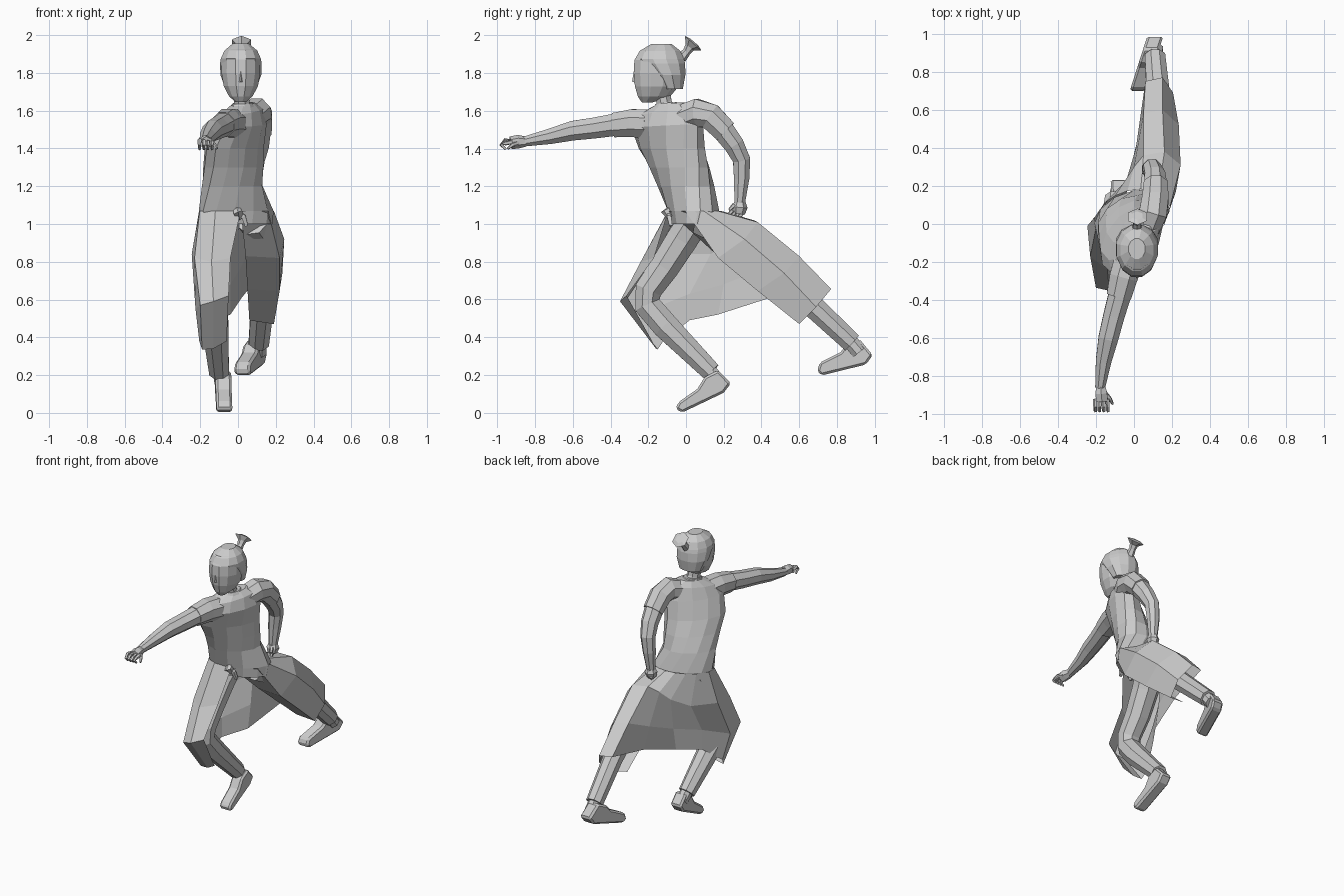
import bpy, bmesh
from math import sin, cos, radians, tau
from mathutils import Vector as V


def loft(name, rings, closed=True, caps=True):
    """Skin a list of equal-length point rows."""
    bm = bmesh.new()
    rows = [[bm.verts.new(p) for p in r] for r in rings]
    n = len(rows[0])
    for a, b in zip(rows, rows[1:]):
        for i in range(n if closed else n - 1):
            j = (i + 1) % n
            bm.faces.new((a[i], a[j], b[j], b[i]))
    if caps:
        bm.faces.new(rows[0][::-1])
        bm.faces.new(rows[-1])
    bmesh.ops.recalc_face_normals(bm, faces=bm.faces)
    me = bpy.data.meshes.new(name)
    bm.to_mesh(me)
    bm.free()
    ob = bpy.data.objects.new(name, me)
    bpy.context.collection.objects.link(ob)
    return ob


def ellipse(cx, cy, z, ru, rv, turn=0, tilt=0, n=12):
    """Horizontal ring, turned about z and tilted along its long axis."""
    c, s = cos(radians(turn)), sin(radians(turn))
    out = []
    for i in range(n):
        u, v = ru * cos(tau * (i + .5) / n), rv * sin(tau * (i + .5) / n)
        out.append((cx + u * c - v * s, cy + u * s + v * c, z + tilt * u))
    return out


def tube(name, path, n=8):
    """Tapered limb through (x, y, z, radius) points."""
    pts = [V(p[:3]) for p in path]
    rings = []
    for i, p in enumerate(pts):
        t = (pts[min(i + 1, len(pts) - 1)] - pts[max(i - 1, 0)]).normalized()
        a = V((1, 0, 0))
        a = (a - t * a.dot(t)).normalized()
        b = t.cross(a)
        r = path[i][3]
        rings.append([p + (a * cos(tau * (k + .5) / n) + b * sin(tau * (k + .5) / n)) * r
                      for k in range(n)])
    return loft(name, rings)


def foot(name, profile, center, half):
    """Side profile (y, z) widened in x; center(y) gives the middle line."""
    ob = loft(name, [[(center(y) + s * half, y, z) for y, z in profile] for s in (-1, 1)])
    m = ob.modifiers.new("Bevel", "BEVEL")
    m.width, m.segments = .012, 1
    return ob


# Torso: twisted tunic
loft("tunic", [ellipse(*r) for r in (
    (0, .04, 1.0, .19, .11, 15), (-.01, .04, 1.07, .205, .13, 20),
    (-.03, .0, 1.2, .178, .135, 35), (-.025, -.035, 1.3, .188, .13, 45),
    (-.02, -.075, 1.4, .205, .12, 52), (.01, -.1, 1.52, .21, .11, 60, .05),
    (.02, -.1, 1.595, .18, .085, 62, .12), (.025, -.09, 1.635, .09, .055, 62, .12))])
loft("collar", [ellipse(*r) for r in (
    (.025, -.1, 1.60, .1, .07, 62, .1), (.022, -.105, 1.64, .06, .052, 62, .1))])

# Neck, head, nose
tube("neck", [(.03, -.08, 1.57, .05), (.02, -.115, 1.64, .044), (.015, -.13, 1.72, .046)])
loft("head", [ellipse(.015, *r) for r in (
    (-.205, 1.645, .028, .03), (-.17, 1.675, .064, .088), (-.155, 1.73, .094, .12),
    (-.15, 1.80, .106, .132), (-.148, 1.87, .104, .13), (-.14, 1.925, .078, .1),
    (-.135, 1.945, .03, .04))])
loft("nose", [[(.004, -.27, 1.75), (.026, -.27, 1.75), (.015, -.286, 1.755)],
              [(.009, -.272, 1.81), (.021, -.272, 1.81), (.015, -.277, 1.81)]])
# Hair cap: lower rings sit back so the face shows through
loft("hair", [ellipse(.015, *r) for r in (
    (-.075, 1.715, .085, .06), (-.1, 1.79, .112, .1), (-.13, 1.85, .114, .13),
    (-.14, 1.875, .110, .134), (-.138, 1.918, .09, .112), (-.13, 1.955, .045, .055))])
tube("hair_tie", [(.015, -.025, 1.88, .028), (.017, .005, 1.915, .022), (.018, .02, 1.938, .028),
                  (.018, .038, 1.958, .058), (.018, .044, 1.965, .03)], 6)

# Arms: sleeves, bare arms
tube("right_sleeve", [(-.03, -.2, 1.53, .082), (-.055, -.28, 1.535, .08),
                      (-.08, -.38, 1.525, .07)])
tube("right_arm", [(-.06, -.32, 1.535, .066), (-.105, -.48, 1.51, .06), (-.135, -.6, 1.495, .056),
                   (-.16, -.72, 1.465, .044), (-.178, -.86, 1.437, .028)])
tube("left_sleeve", [(.06, -.03, 1.56, .075), (.1, .06, 1.59, .08), (.112, .13, 1.57, .075),
                     (.115, .21, 1.49, .068)])
tube("left_arm", [(.115, .18, 1.52, .066), (.11, .255, 1.42, .058), (.095, .295, 1.34, .05),
                  (.085, .295, 1.24, .044), (.078, .285, 1.11, .03)])

# Hands: palm, four curled fingers, thumb
tube("right_palm", [(-.175, -.845, 1.437, .026), (-.172, -.89, 1.437, .036),
                    (-.168, -.93, 1.43, .034)], 6)
tube("left_palm", [(.08, .287, 1.125, .026), (.078, .285, 1.09, .042),
                   (.076, .28, 1.055, .032)], 6)
for i in range(4):
    x = -.203 + i * .022
    tube(f"right_finger_{i + 1}", [(x, -.92, 1.435, .012), (x, -.96, 1.445 - .006 * i, .011),
                                   (x, -.98, 1.42, .01), (x, -.955, 1.395, .007)], 5)
    x, y = .06 + i * .012, .31 - i * .022
    tube(f"left_finger_{i + 1}", [(x, y, 1.07, .011), (x + .01, y - .02, 1.045, .01),
                                  (x + .015, y - .045, 1.04, .007)], 5)
tube("right_thumb", [(-.15, -.89, 1.43, .013), (-.125, -.92, 1.42, .011),
                     (-.112, -.945, 1.4, .007)], 5)
tube("left_thumb", [(.09, .255, 1.1, .013), (.1, .23, 1.075, .008)], 5)

# Trousers
tube("right_trouser", [(-.09, .05, 1.03, .09), (-.115, -.02, .92, .09), (-.128, -.115, .77, .084),
                       (-.128, -.2, .65, .078), (-.13, -.205, .57, .076), (-.12, -.11, .46, .075),
                       (-.1, .135, .215, .056)])
tube("left_trouser", [(.08, .08, 1.02, .085), (.12, .2, .96, .085), (.14, .42, .79, .085),
                      (.13, .65, .585, .066), (.11, .88, .37, .058)])

# Ankles and feet
tube("right_ankle", [(-.1, .1, .25, .042), (-.085, .17, .165, .042)])
tube("left_ankle", [(.11, .86, .39, .042), (.11, .92, .32, .045)])
foot("right_foot", [(.1, .19), (.17, .225), (.238, .155), (.2, .105), (-.02, 0), (-.055, .02),
                    (-.04, .055), (.06, .125)], lambda y: -.072 - .03 * (y + .05), .042)
foot("left_foot", [(.85, .36), (.92, .39), (.99, .305), (.955, .255), (.72, .197), (.695, .22),
                   (.71, .265), (.82, .32)], lambda y: .02 + .32 * (y - .7), .042)

# Long open skirt: from right front edge, round the back, to left front edge
waist = [ellipse(-.01, .04, 1.07, .207, .135, 18, 0, 36)[k]
         for k in (26, 22, 18, 15, 12, 10, 8, 6, 3, 35, 31, 26)]
thigh = [(-.04, -.17, .82), (-.14, -.24, .8), (-.23, -.17, .82), (-.245, -.01, .84),
         (-.13, .13, .84), (-.04, .23, .9), (0, .3, .97), (.05, .36, 1.02),
         (.16, .38, 1.01), (.245, .31, .92), (.22, .17, .82), (.04, .17, .83)]
knee = [(-.05, -.315, .62), (-.13, -.35, .59), (-.2, -.335, .57), (-.225, -.18, .55),
        (-.14, .02, .63), (-.04, .2, .68), (.01, .4, .76), (.05, .58, .84),
        (.15, .6, .83), (.235, .52, .74), (.22, .38, .645), (.05, .38, .655)]
hem = [(-.06, -.18, .38), (-.13, -.16, .34), (-.19, -.15, .335), (-.205, -.12, .38),
       (-.14, .02, .49), (-.04, .17, .52), (.02, .45, .61), (.06, .75, .66),
       (.15, .77, .655), (.205, .69, .56), (.19, .6, .47), (.06, .58, .49)]
loft("skirt", [waist, thigh, knee, hem], closed=False, caps=False)

# Front knot of the sash
tube("sash_knot", [(-.01, -.075, 1.08, .02), (0, -.105, 1.06, .028), (.01, -.08, 1.035, .02)], 6)
for s in (-1, 1):
    tube(f"sash_tail_{'right' if s < 0 else 'left'}",
         [(0, -.09, 1.06, .014), (s * .03, -.09, 1.04, .016), (s * .045, -.08, .99, .012)], 4)
